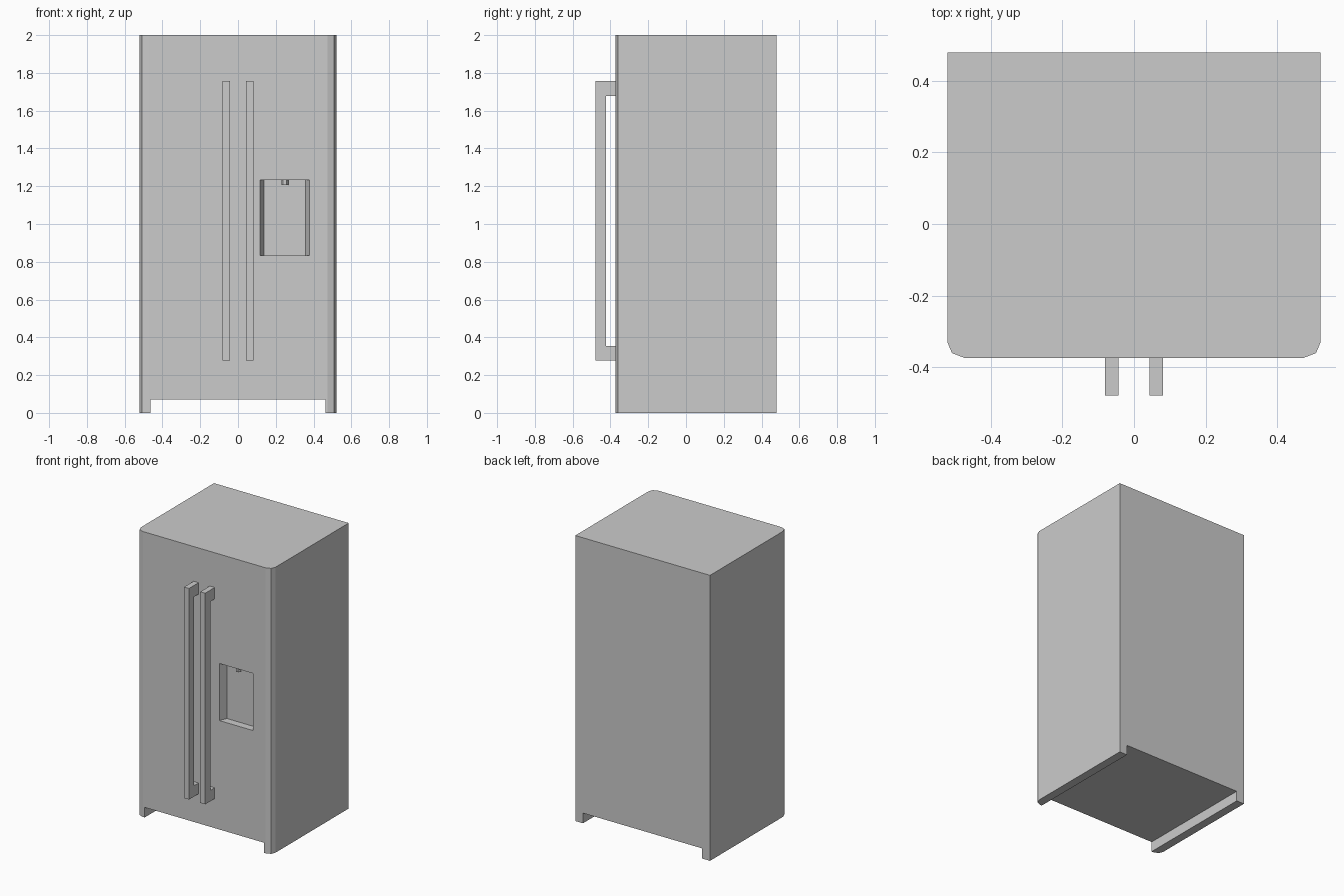
import bpy, bmesh, math
from mathutils import Vector

if "Cube" in bpy.data.objects:
    bpy.data.objects.remove(bpy.data.objects["Cube"])


def prism(name, profile, axis, lo, hi):
    """Extrude a closed 2D profile along an axis from lo to hi."""
    def place(a, b):
        co = [a, b]
        co.insert(axis, lo)
        return co
    bm = bmesh.new()
    face = bm.faces.new([bm.verts.new(place(a, b)) for a, b in profile])
    new = bmesh.ops.extrude_face_region(bm, geom=[face])["geom"]
    shift = Vector((0, 0, 0))
    shift[axis] = hi - lo
    bmesh.ops.translate(bm, vec=shift, verts=[g for g in new if isinstance(g, bmesh.types.BMVert)])
    bmesh.ops.recalc_face_normals(bm, faces=bm.faces)
    mesh = bpy.data.meshes.new(name)
    bm.to_mesh(mesh)
    bm.free()
    obj = bpy.data.objects.new(name, mesh)
    bpy.context.collection.objects.link(obj)
    return obj


def carve(target, cutter):
    """Subtract the cutter from the target and remove it."""
    cutter.hide_render = True
    mod = target.modifiers.new(cutter.name, 'BOOLEAN')
    mod.operation = 'DIFFERENCE'
    mod.solver = 'EXACT'
    mod.object = cutter
    bpy.context.view_layer.objects.active = target
    bpy.ops.object.modifier_apply(modifier=mod.name)
    bpy.data.objects.remove(cutter)


FRONT, BACK = -0.374, 0.48

# Cabinet with softened front corners
half = [(0.475, FRONT), (0.509, -0.361), (0.522, -0.33), (0.522, BACK)]
cabinet = prism("cabinet", half + [(-x, y) for x, y in reversed(half)], 2, 0, 2)

# Open gap under the cabinet, leaving a foot rail on each side
carve(cabinet, prism("toe_gap_cutter",
                     [(-0.462, -0.1), (0.462, -0.1), (0.462, 0.071), (-0.462, 0.071)],
                     1, -0.6, 0.6))

# Dispenser recess with tapered side walls
cx, inner = 0.248, FRONT + 0.053
carve(cabinet, prism("recess_cutter",
                     [(cx - 0.139, FRONT - 0.02), (cx + 0.139, FRONT - 0.02),
                      (cx + 0.11, inner), (cx - 0.11, inner)],
                     2, 0.834, 1.234))

# Dispenser spout hanging from the recess ceiling
ring = [(cx + 0.019 * math.cos(i * math.pi / 3),
         FRONT + 0.025 + 0.019 * math.sin(i * math.pi / 3)) for i in range(6)]
prism("dispenser_spout", ring, 2, 1.206, 1.236)

# Pair of bracket-shaped door handles
out, grip = -0.48, -0.423
bracket = [(FRONT, 0.278), (out, 0.278), (out, 1.757), (FRONT, 1.757),
           (FRONT, 1.677), (grip, 1.677), (grip, 0.354), (FRONT, 0.354)]
for side, x in (("left", -0.0625), ("right", 0.0625)):
    prism(side + "_handle", bracket, 0, x - 0.019, x + 0.019)
